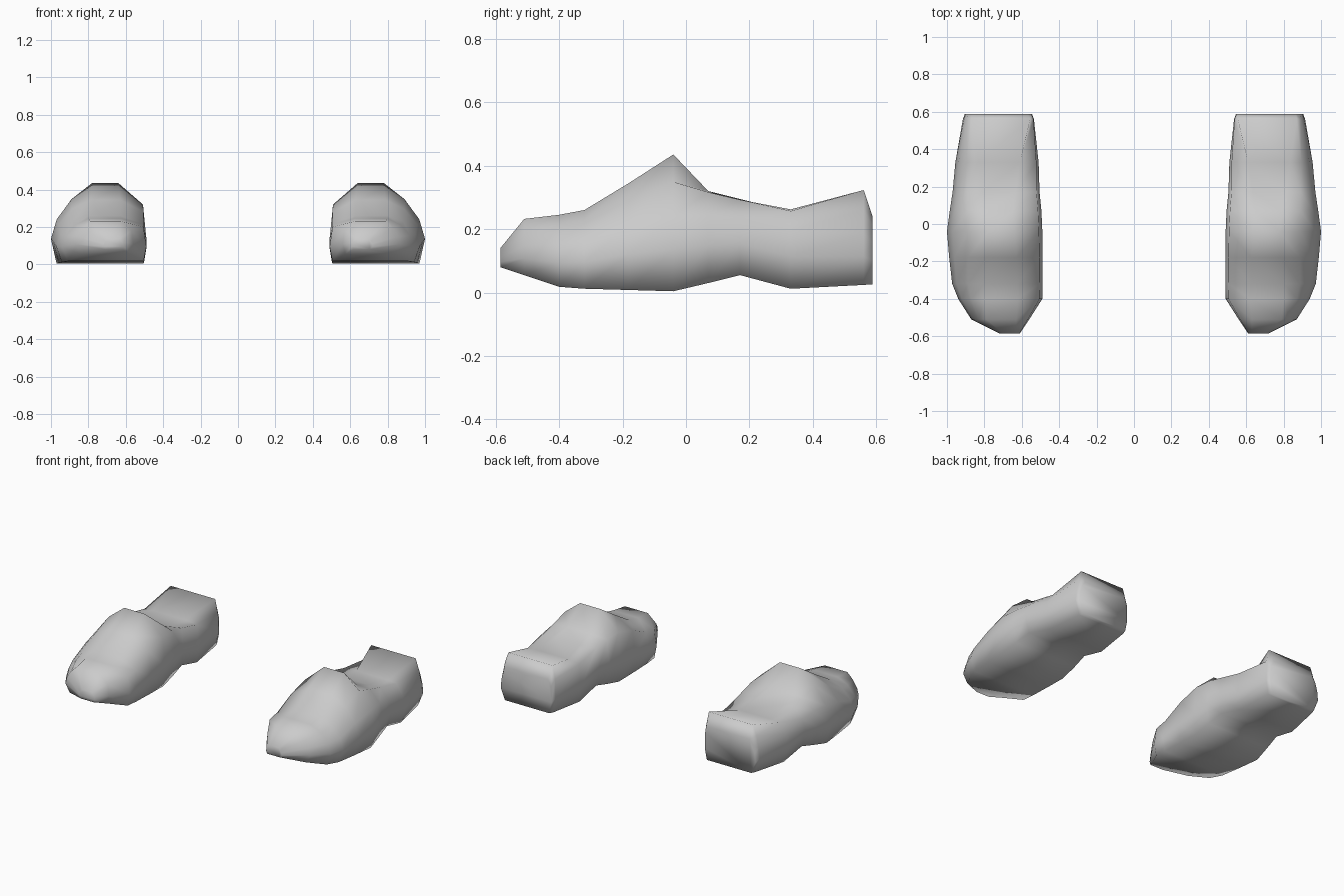
import bpy
import bmesh

if "Cube" in bpy.data.objects:
    bpy.data.objects.remove(bpy.data.objects["Cube"], do_unlink=True)

# One plain grey for both shoes
grey = bpy.data.materials.new("plain_grey")
grey.use_nodes = True
colour = (0.6, 0.6, 0.6, 1)
grey.diffuse_color = colour
grey.node_tree.nodes["Principled BSDF"].inputs["Base Color"].default_value = colour

# Sections from toe to heel:
# y, inner x, outer x, bottom, shoulder height, top, top inset inner, top inset outer
sections = [
    (-0.585, 0.61, 0.72, 0.08, 0.12, 0.14, 0.02, 0.02),
    (-0.51, 0.56, 0.87, 0.055, 0.18, 0.232, 0.07, 0.08),
    (-0.40, 0.49, 0.94, 0.018, 0.20, 0.245, 0.13, 0.14),
    (-0.32, 0.488, 0.972, 0.012, 0.215, 0.26, 0.14, 0.17),
    (-0.18, 0.488, 0.988, 0.008, 0.28, 0.345, 0.14, 0.20),
    (-0.04, 0.49, 1.0, 0.004, 0.32, 0.435, 0.15, 0.22),
    (0.07, 0.495, 0.985, 0.03, 0.315, 0.32, 0.15, 0.19),
    (0.17, 0.505, 0.97, 0.055, 0.295, 0.285, 0.13, 0.16),
    (0.33, 0.51, 0.955, 0.012, 0.255, 0.262, 0.10, 0.12),
    (0.56, 0.535, 0.915, 0.024, 0.24, 0.323, 0.02, 0.045),
    (0.588, 0.545, 0.905, 0.026, 0.20, 0.24, 0.025, 0.04),
]


def section_ring(y, inner, outer, low, shoulder, top, inset_in, inset_out):
    """Closed outline: sole, outer wall, instep, inner wall."""
    side = low + (shoulder - low) * 0.42
    tuck = min(0.03, (outer - inner) * 0.12)
    return [
        (inner + tuck * 0.5, y, low), (outer - tuck, y, low),
        (outer, y, side), (outer - inset_out * 0.14, y, low + (shoulder - low) * 0.75),
        (outer - inset_out * 0.5, y, shoulder + (top - shoulder) * 0.25),
        (outer - inset_out, y, top), (inner + inset_in, y, top),
        (inner + inset_in * 0.12, y, shoulder), (inner, y, side),
    ]


def make_shoe(name, sign):
    bm = bmesh.new()
    rings = [[bm.verts.new((sign * x, y, z)) for x, y, z in section_ring(*s)]
             for s in sections]
    for a, b in zip(rings, rings[1:]):
        for i in range(len(a)):
            j = (i + 1) % len(a)
            bm.faces.new((a[i], a[j], b[j], b[i]))
    bm.faces.new(rings[0])
    bm.faces.new(rings[-1])
    bmesh.ops.recalc_face_normals(bm, faces=bm.faces)
    for face in bm.faces:
        face.smooth = True
    mesh = bpy.data.meshes.new(name)
    bm.to_mesh(mesh)
    bm.free()
    mesh.materials.append(grey)
    shoe = bpy.data.objects.new(name, mesh)
    bpy.context.collection.objects.link(shoe)


make_shoe("left_shoe", 1)
make_shoe("right_shoe", -1)
